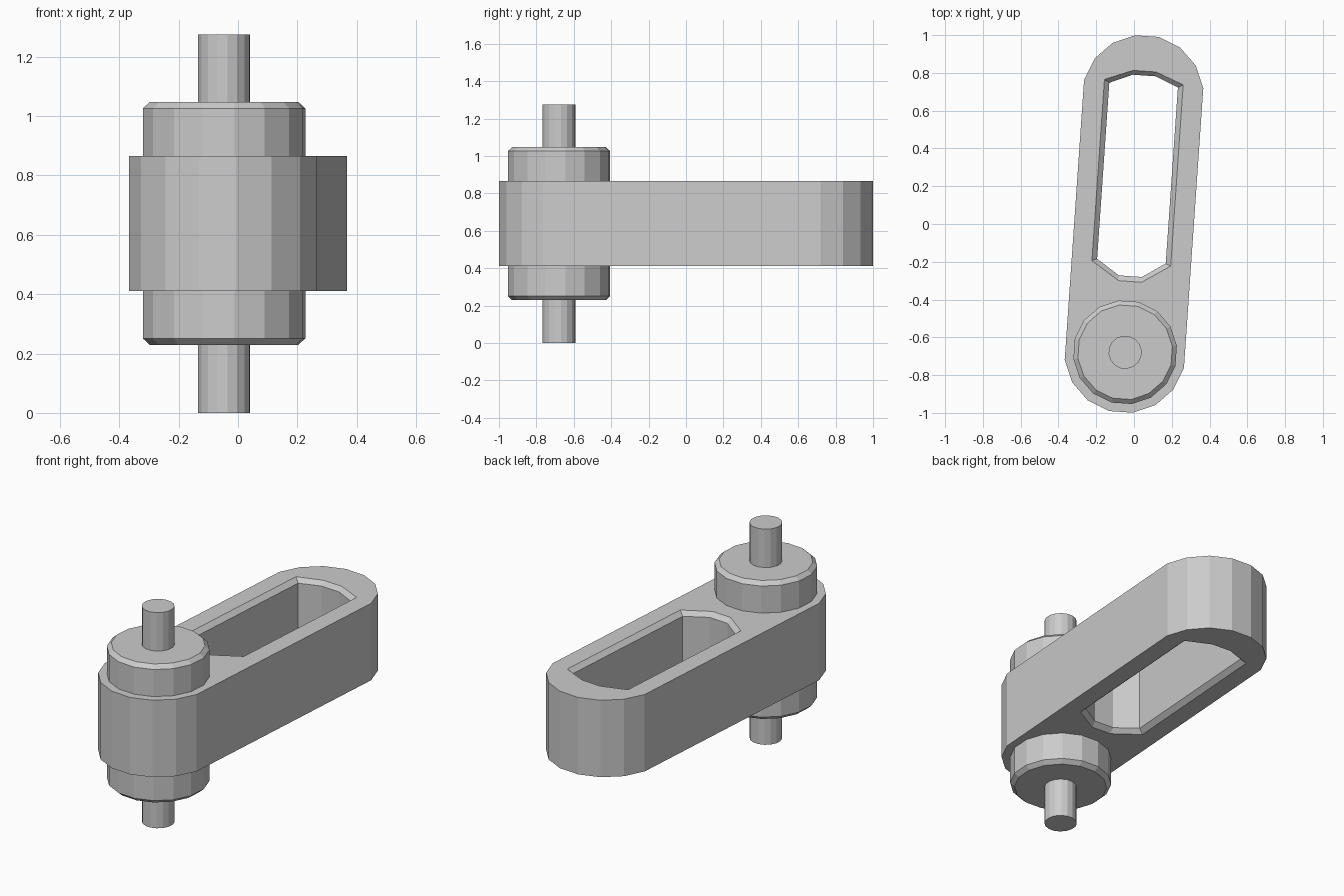
import bpy, bmesh, math

if "Cube" in bpy.data.objects:
    bpy.data.objects.remove(bpy.data.objects["Cube"])

TILT = -math.atan2(0.047, 0.679)      # arm leans slightly in plan
REACH = math.hypot(0.047, 0.679)      # arm centre to end-arc centre
SIDES = 16


def finish(bm, name):
    bmesh.ops.recalc_face_normals(bm, faces=bm.faces)
    mesh = bpy.data.meshes.new(name)
    bm.to_mesh(mesh)
    bm.free()
    obj = bpy.data.objects.new(name, mesh)
    obj.rotation_euler[2] = TILT
    bpy.context.collection.objects.link(obj)
    return obj


def ring(bm, points, z):
    return [bm.verts.new((x, y, z)) for x, y in points]


def bridge(bm, a, b):
    n = len(a)
    for i in range(n):
        j = (i + 1) % n
        bm.faces.new((a[i], a[j], b[j], b[i]))


def polygon(radius, cy=0.0):
    # Polygon with a flat side facing each axis
    step = 2 * math.pi / SIDES
    return [(radius * math.cos((i + 0.5) * step),
             cy + radius * math.sin((i + 0.5) * step)) for i in range(SIDES)]


def turned(name, profile):
    # Stack of rings (radius, z) about the pivot axis, capped at both ends
    bm = bmesh.new()
    rings = [ring(bm, polygon(r, -REACH), z) for r, z in profile]
    for a, b in zip(rings, rings[1:]):
        bridge(bm, a, b)
    bm.faces.new(rings[0])
    bm.faces.new(rings[-1])
    return finish(bm, name)


def slot_outline(w, top_side, top_tip, low_side, low_tip):
    half = [(w, low_side), (w, top_side), (0.061, top_tip)]
    return [(0.061, low_tip)] + half + [(-x, y) for x, y in reversed(half)] + [(-0.061, low_tip)]


def make_arm(z0, z1, chamfer):
    bm = bmesh.new()
    half = SIDES // 2
    outline = polygon(0.3225, REACH)[:half] + polygon(0.3225, -REACH)[half:]
    mouth = slot_outline(0.209, 0.753, 0.811, -0.209, -0.305)
    throat = slot_outline(0.182, 0.737, 0.788, -0.197, -0.277)
    outer = [ring(bm, outline, z) for z in (z0, z1)]
    inner = [ring(bm, p, z) for p, z in ((mouth, z0), (throat, z0 + chamfer),
                                         (throat, z1 - chamfer), (mouth, z1))]
    bridge(bm, *outer)
    for a, b in zip(inner, inner[1:]):
        bridge(bm, a, b)
    # Top and bottom faces around the slot
    for loops in ((outer[0], inner[0]), (outer[1], inner[3])):
        edges = [bm.edges.get((lp[i - 1], lp[i])) for lp in loops for i in range(len(lp))]
        bmesh.ops.triangle_fill(bm, edges=edges, use_beauty=True)
    return finish(bm, "slotted_arm")


# Arm with a chamfered through slot
make_arm(0.411, 0.866, 0.025)

# Chamfered boss passing through the arm, and the pin through it
turned("pivot_boss", [(0.252, 0.229), (0.276, 0.251), (0.276, 1.026), (0.252, 1.048)])
turned("pivot_pin", [(0.088, 0.0), (0.088, 1.275)])
